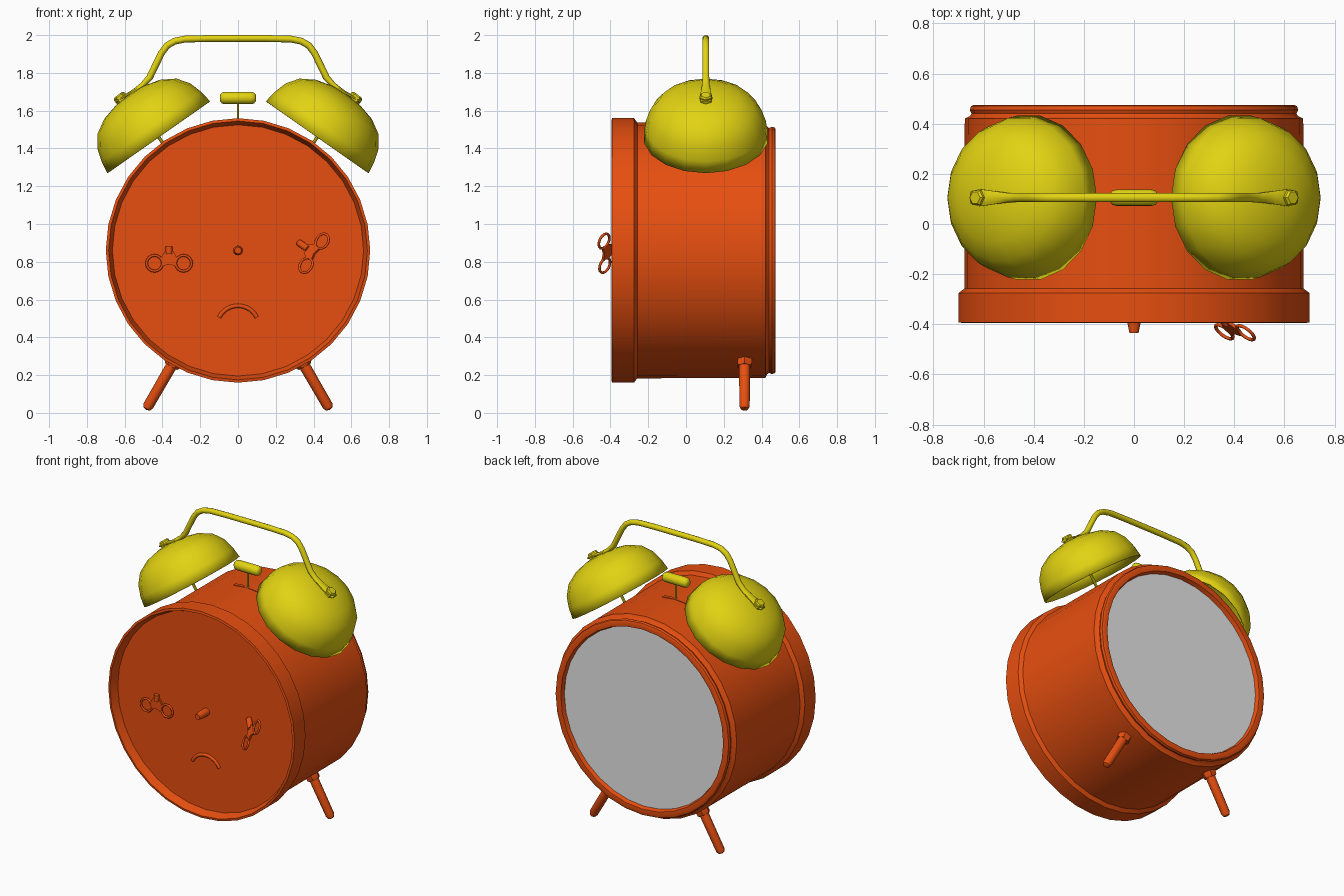
import bpy, bmesh, math
from mathutils import Matrix, Vector

if "Cube" in bpy.data.objects:
    bpy.data.objects.remove(bpy.data.objects["Cube"])


def material(name, rgb):
    m = bpy.data.materials.new(name)
    m.diffuse_color = (*rgb, 1)
    m.use_nodes = True
    m.node_tree.nodes["Principled BSDF"].inputs["Base Color"].default_value = m.diffuse_color
    return m


ORANGE = material("orange paint", (0.80, 0.078, 0.005))
YELLOW = material("yellow paint", (0.76, 0.65, 0.006))
GREY = material("pale grey dial", (0.8, 0.8, 0.8))

CZ = 0.86      # height of the clock centre
BY = 0.105     # depth of bells, handle and hammer
ALONG_Y = Matrix.Translation((0, 0, CZ)) @ Matrix.Rotation(-math.pi / 2, 4, 'X')


def radial(angle, y):
    """Frame at the clock centre whose z axis points outward, angle from up towards +x."""
    return Matrix.Translation((0, y, CZ)) @ Matrix.Rotation(math.radians(angle), 4, 'Y')


def finish(name, bm, mat, matrix, angle=35):
    bmesh.ops.remove_doubles(bm, verts=bm.verts, dist=1e-5)
    bmesh.ops.transform(bm, matrix=matrix, verts=bm.verts)
    bmesh.ops.recalc_face_normals(bm, faces=bm.faces)
    me = bpy.data.meshes.new(name)
    bm.to_mesh(me)
    bm.free()
    me.materials.append(mat)
    me.shade_smooth()
    me.set_sharp_from_angle(angle=math.radians(angle))
    ob = bpy.data.objects.new(name, me)
    bpy.context.collection.objects.link(ob)
    return ob


def lathe(name, profile, mat, matrix, segs=32, angle=35):
    """Revolve (radius, height) points about local z."""
    bm = bmesh.new()
    vs = [bm.verts.new((r, 0, h)) for r, h in profile]
    es = [bm.edges.new(p) for p in zip(vs, vs[1:])]
    bmesh.ops.spin(bm, geom=vs + es, cent=(0, 0, 0), axis=(0, 0, 1),
                   angle=2 * math.pi, steps=segs, use_duplicate=False)
    return finish(name, bm, mat, matrix, angle)


def rod(name, r, h0, h1, mat, matrix, segs=12):
    return lathe(name, [(0, h0), (r, h0), (r, h1), (0, h1)], mat, matrix, segs)


def sweep(name, pts, mat, matrix=Matrix(), closed=False, sides=10):
    """Sweep an ellipse along an xz path of (x, z, half thickness, half width in y)."""
    bm = bmesh.new()
    n, rings = len(pts), []
    for i, (x, z, a, b) in enumerate(pts):
        p = pts[i - 1] if closed or i else pts[i]
        q = pts[(i + 1) % n] if closed or i < n - 1 else pts[i]
        d = Vector((q[0] - p[0], 0, q[1] - p[1])).normalized()
        side = Vector((-d.z, 0, d.x))
        rings.append([bm.verts.new(Vector((x, 0, z)) + side * a * math.cos(t) + Vector((0, b * math.sin(t), 0)))
                      for t in (2 * math.pi * k / sides for k in range(sides))])
    for i in range(n if closed else n - 1):
        r, s = rings[i], rings[(i + 1) % n]
        for k in range(sides):
            bm.faces.new((r[k], r[(k + 1) % sides], s[(k + 1) % sides], s[k]))
    if not closed:
        bm.faces.new(rings[0])
        bm.faces.new(rings[-1])
    return finish(name, bm, mat, matrix, 50)


def plate(name, outline, half, mat, matrix=Matrix()):
    """Flat xz outline given thickness in y."""
    bm = bmesh.new()
    f = bm.faces.new([bm.verts.new((x, -half, z)) for x, z in outline])
    ext = bmesh.ops.extrude_face_region(bm, geom=[f])
    bmesh.ops.translate(bm, vec=(0, 2 * half, 0),
                        verts=[g for g in ext["geom"] if isinstance(g, bmesh.types.BMVert)])
    return finish(name, bm, mat, matrix)


# Drum body with recessed front panel and rims
lathe("clock_body", [(0, -0.34), (0.665, -0.34), (0.685, -0.395), (0.70, -0.392), (0.70, -0.275),
                     (0.677, -0.258), (0.675, 0.42), (0.655, 0.43), (0.648, 0.44), (0.655, 0.455),
                     (0.65, 0.47), (0.64, 0.475), (0.61, 0.472), (0.60, 0.44), (0, 0.43)],
      ORANGE, ALONG_Y, 32)
lathe("dial", [(0, 0.445), (0.603, 0.445), (0.603, 0.437), (0, 0.437)], GREY, ALONG_Y, 32)

# Small centre knob and curved lever slot on the front panel
lathe("centre_knob", [(0, -0.435), (0.018, -0.435), (0.026, -0.395), (0.026, -0.33), (0, -0.33)],
      ORANGE, ALONG_Y, 12)
arc = [math.radians(25 + 130 * i / 12) for i in range(13)]
sweep("curved_slot_rim", [(0.11 * math.cos(t), 0.46 + 0.107 * math.sin(t), 0.011, 0.012) for t in arc],
      ORANGE, Matrix.Translation((0, -0.342, 0)))


# Butterfly winding keys: two loops, a web and a shaft
def winding_key(name, matrix, shaft):
    for s, side in ((-1, "left"), (1, "right")):
        circle = [2 * math.pi * i / 16 for i in range(16)]
        sweep(f"{name}_{side}_loop", [(s * 0.077 + 0.042 * math.cos(t), -0.07 + 0.042 * math.sin(t), 0.007, 0.007)
                                      for t in circle], ORANGE, matrix, True, 8)
    plate(name + "_web", [(-0.045, -0.045), (-0.022, -0.005), (0.022, -0.005), (0.045, -0.045),
                          (0.035, -0.085), (0, -0.075), (-0.035, -0.085)], 0.007, ORANGE, matrix)
    rod(name + "_shaft", 0.018, -0.02, shaft, ORANGE, matrix)


winding_key("flat_key", Matrix.Translation((-0.365, -0.35, 0.862)), 0.02)
v = Vector((-0.05, 0.055, 0.035)).normalized()
u = Vector((0.095, -0.005, 0.14))
u = (u - v * u.dot(v)).normalized()
turned = Matrix((u, v.cross(u), v)).transposed().to_4x4()
winding_key("turned_key", Matrix.Translation((0.36, -0.385, 0.875)) @ turned, 0.06)

# Bells, stems, bolts and legs on both sides
for s, side in ((-1, "left"), (1, "right")):
    top = radial(35 * s, BY)
    bell = lathe(side + "_bell", [(0.332, 0.732), (0.322, 0.80), (0.30, 0.87), (0.255, 0.932), (0.18, 0.977),
                                  (0.09, 1.0), (0, 1.007)], YELLOW, top, 18, 60)
    shell = bell.modifiers.new("thickness", 'SOLIDIFY')
    shell.thickness = 0.008
    rod(side + "_bell_stem", 0.009, 0.65, 1.0, YELLOW, top, 8)
    lathe(side + "_bell_bolt", [(0, 0.99), (0.034, 0.99), (0.034, 1.032), (0.026, 1.04), (0, 1.04)],
          YELLOW, radial(37.6 * s, BY), 6)
    foot = radial(150 * s, 0.31)
    lathe(side + "_leg", [(0, 0.64), (0.03, 0.64), (0.028, 0.95), (0.02, 0.968), (0, 0.974)], ORANGE, foot, 14)
    lathe(side + "_leg_nut", [(0, 0.655), (0.044, 0.655), (0.044, 0.70), (0.036, 0.71), (0, 0.71)],
          ORANGE, foot, 6)

# Carrying handle with flattened ends
half = [(-0.65, 1.645, 0.008, 0.026), (-0.615, 1.668, 0.009, 0.036), (-0.56, 1.698, 0.01, 0.028),
        (-0.505, 1.735, 0.015, 0.02), (-0.468, 1.775, 0.018, 0.019), (-0.437, 1.84, 0.018, 0.019),
        (-0.405, 1.905, 0.018, 0.019), (-0.375, 1.945, 0.018, 0.019), (-0.335, 1.968, 0.018, 0.019),
        (-0.28, 1.979, 0.018, 0.019), (-0.15, 1.982, 0.018, 0.019)]
sweep("handle", half + [(-x, z, a, b) for x, z, a, b in reversed(half)], YELLOW,
      Matrix.Translation((0, BY, 0)))

# Hammer between the bells, with its arm and the slot plate below
lathe("hammer_head", [(0, -0.095), (0.018, -0.094), (0.029, -0.085), (0.033, -0.068),
                      (0.033, 0.068), (0.029, 0.085), (0.018, 0.094), (0, 0.095)],
      YELLOW, Matrix.Translation((0, BY, 1.667)) @ Matrix.Rotation(math.pi / 2, 4, 'Y'), 16, 60)
rod("hammer_arm", 0.006, 0.64, 0.80, YELLOW, radial(0, BY), 8)
xs = [0.1 * (i - 3) / 3 for i in range(7)]
plate("hammer_slot", [(-0.1, 1.5), (0.1, 1.5)] + [(x, CZ + math.sqrt(0.677 ** 2 - x * x)) for x in reversed(xs)],
      0.012, ORANGE, Matrix.Translation((0, BY, 0)))
